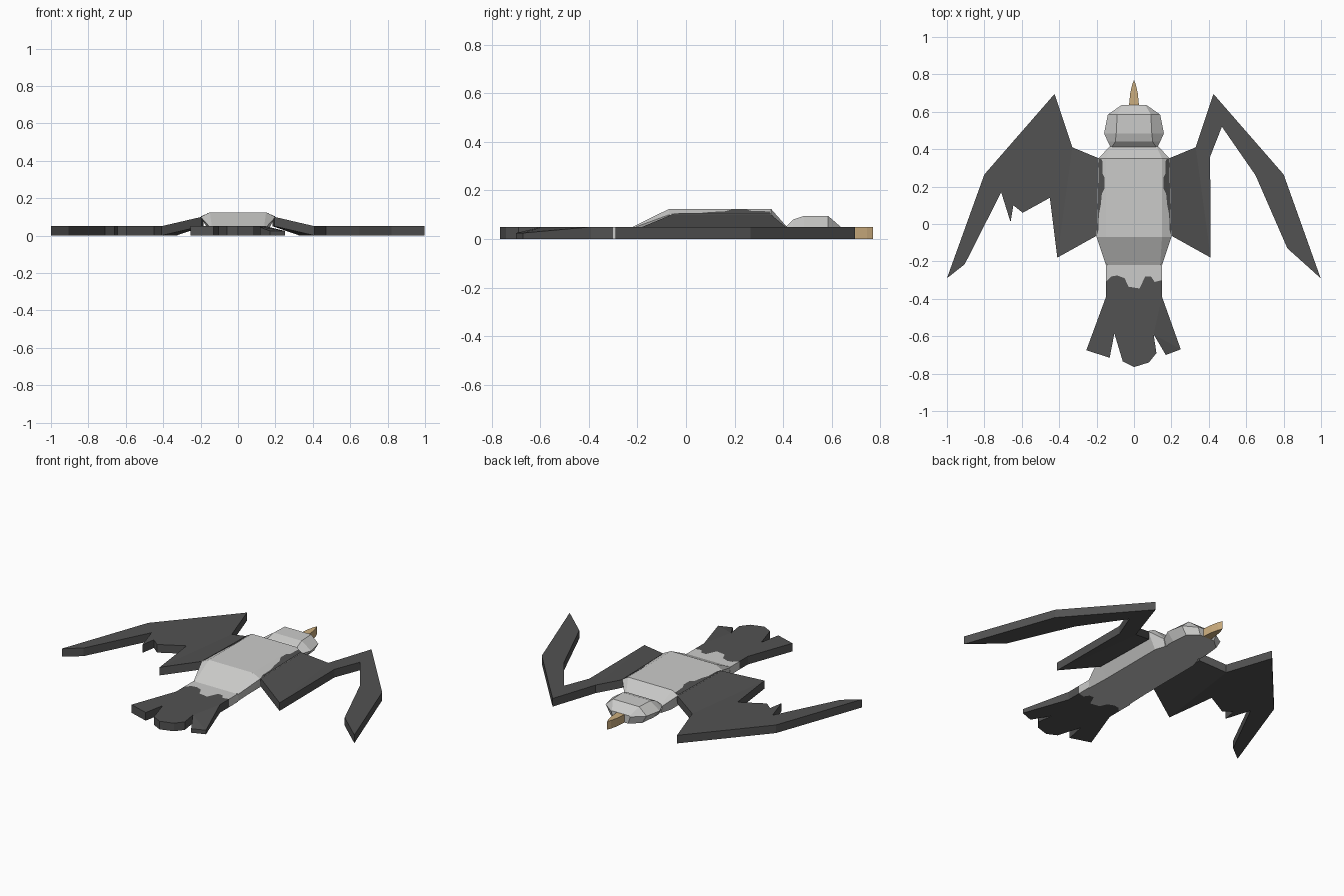
import bpy
import bmesh

cube = bpy.data.objects.get("Cube")
if cube:
    bpy.data.objects.remove(cube, do_unlink=True)


def make_material(name, rgb):
    mat = bpy.data.materials.new(name)
    mat.use_nodes = True
    mat.diffuse_color = (*rgb, 1)
    mat.node_tree.nodes["Principled BSDF"].inputs["Base Color"].default_value = (*rgb, 1)
    return mat


LIGHT = make_material("pale grey", (0.6, 0.6, 0.59))
DARK = make_material("charcoal", (0.085, 0.085, 0.085))
TAN = make_material("beak tan", (0.6, 0.42, 0.21))
THICK = 0.05


def finish(name, bm, mat):
    bmesh.ops.recalc_face_normals(bm, faces=bm.faces)
    bmesh.ops.triangulate(bm, faces=[f for f in bm.faces if len(f.verts) > 4])
    mesh = bpy.data.meshes.new(name)
    bm.to_mesh(mesh)
    bm.free()
    mesh.materials.append(mat)
    obj = bpy.data.objects.new(name, mesh)
    bpy.context.collection.objects.link(obj)
    return obj


def slab(name, outline, mat, base=lambda x, y: 0.0, top=None, thick=THICK):
    """Flat plate from an outline, with optional sloping base and top."""
    top = top or (lambda x, y: base(x, y) + thick)
    bm = bmesh.new()
    low = [bm.verts.new((x, y, base(x, y))) for x, y in outline]
    high = [bm.verts.new((x, y, top(x, y))) for x, y in outline]
    bm.faces.new(low)
    bm.faces.new(high)
    n = len(outline)
    for i in range(n):
        j = (i + 1) % n
        bm.faces.new((low[i], low[j], high[j], high[i]))
    return finish(name, bm, mat)


def loft(name, rings, mat):
    """Six-sided sections along y: bottom, widest and top half widths."""
    bm = bmesh.new()
    loops = []
    for y, wb, w, zw, wt, zt in rings:
        right = [(wb, 0), (w, zw), (wt, zt)]
        section = right + [(-x, z) for x, z in reversed(right)]
        loops.append([bm.verts.new((x, y, z)) for x, z in section])
    for a, b in zip(loops, loops[1:]):
        for i in range(6):
            j = (i + 1) % 6
            bm.faces.new((a[i], a[j], b[j], b[i]))
    bm.faces.new(loops[0])
    bm.faces.new(loops[-1])
    return finish(name, bm, mat)


# Body and head
loft("body", [
    (-0.22, 0.145, 0.15, 0.045, 0.14, 0.05),
    (-0.07, 0.14, 0.20, 0.10, 0.15, 0.124),
    (0.35, 0.14, 0.19, 0.10, 0.15, 0.124),
    (0.415, 0.12, 0.13, 0.045, 0.12, 0.05)], LIGHT)
loft("head", [
    (0.41, 0.11, 0.125, 0.045, 0.12, 0.05),
    (0.44, 0.12, 0.14, 0.048, 0.10, 0.08),
    (0.485, 0.12, 0.16, 0.05, 0.095, 0.095),
    (0.585, 0.11, 0.14, 0.05, 0.09, 0.095),
    (0.637, 0.05, 0.065, 0.045, 0.06, 0.05)], LIGHT)

# Beak
slab("beak", [(-0.027, 0.63), (0.027, 0.63), (0.02, 0.70), (0.01, 0.745),
              (0, 0.77), (-0.01, 0.745), (-0.02, 0.70)], TAN)

# Rump and tail share a ragged colour edge
ragged = [(-0.15, -0.31), (-0.12, -0.28), (-0.09, -0.275), (-0.05, -0.29),
          (-0.03, -0.335), (0.03, -0.345), (0.06, -0.28), (0.09, -0.28),
          (0.11, -0.31), (0.15, -0.30)]
slab("rump", [(0.15, -0.215), (-0.15, -0.215)] + ragged, LIGHT)
feathers = [(0.15, -0.39), (0.25, -0.67), (0.17, -0.70), (0.105, -0.59),
            (0.12, -0.69), (0.08, -0.74), (0, -0.765), (-0.06, -0.735),
            (-0.105, -0.585), (-0.13, -0.715), (-0.255, -0.675), (-0.15, -0.39)]
slab("tail", ragged + feathers, DARK,
     top=lambda x, y: 0.025 if x > 0.15 and y < -0.5 else THICK)

# Wings: sloping inner panels and flat outer panels of differing outline
outer_left = [(0.33, 0.41), (0.425, 0.695), (0.80, 0.265), (0.998, -0.29),
              (0.82, -0.13), (0.65, 0.26), (0.47, 0.52), (0.407, 0.36), (0.41, -0.18)]
outer_right = [(0.33, 0.41), (0.425, 0.695), (0.80, 0.265), (1.0, -0.29),
               (0.905, -0.215), (0.71, 0.17), (0.66, 0.01), (0.645, 0.10),
               (0.595, 0.06), (0.45, 0.14), (0.41, -0.18)]
inner = [(0.33, 0.41), (0.185, 0.35), (0.195, -0.06), (0.41, -0.18)]

# Ragged dark marking on each shoulder of the body
marking = [(0.188, 0.348), (0.17, 0.345), (0.168, 0.27), (0.158, 0.25),
           (0.158, 0.19), (0.172, 0.16), (0.178, 0.10), (0.188, 0.05),
           (0.19, -0.03), (0.198, -0.06)]


def shoulder(x, y):
    edge = 0.20 - 0.01 * (y + 0.07) / 0.42
    return 0.124 - 0.024 * (abs(x) - 0.15) / (edge - 0.15)


for label, sign, outer in (("left", 1, outer_left), ("right", -1, outer_right)):
    def side(points):
        return [(sign * x, y) for x, y in points]
    slab(label + "_outer_wing", side(outer), DARK)
    slab(label + "_inner_wing", side(inner), DARK,
         base=lambda x, y: 0.05 if abs(x) < 0.25 else 0.0)
    slab(label + "_shoulder_marking", side(marking), DARK, base=shoulder, thick=0.002)
